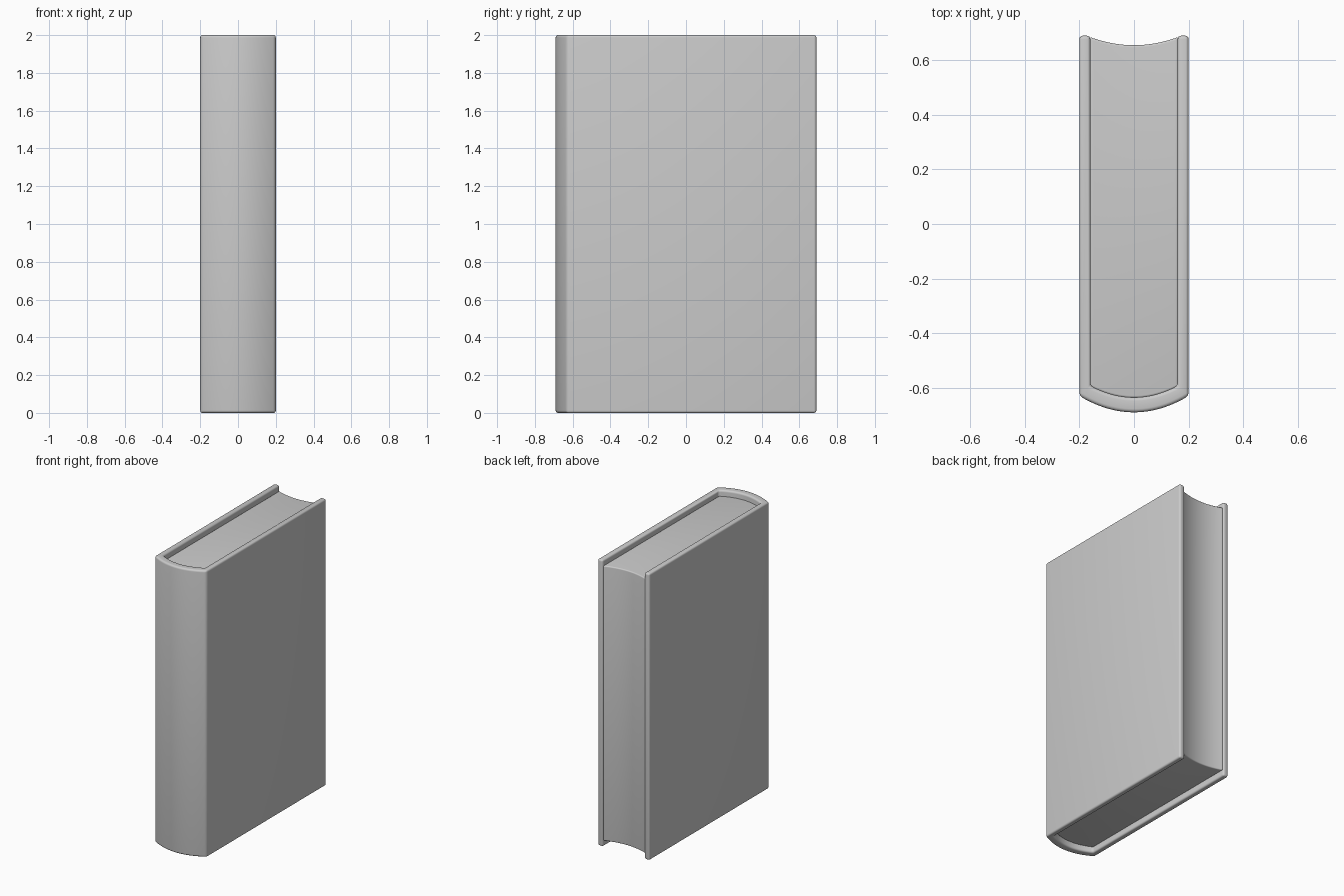
import bpy, bmesh, math

if "Cube" in bpy.data.objects:
    bpy.data.objects.remove(bpy.data.objects["Cube"])

STEPS = 24


def arc(half_width, y_side, y_mid):
    """Bowed line from -x to +x, y_side at the ends and y_mid in the middle."""
    pts = []
    for i in range(STEPS + 1):
        t = 2 * i / STEPS - 1
        pts.append((half_width * t, y_mid + (y_side - y_mid) * t * t))
    return pts


def strip_solid(name, line_a, line_b, z0, z1, bevel):
    """Solid whose plan is the strip between two matching lines of points."""
    bm = bmesh.new()
    rows = [[bm.verts.new((x, y, z)) for x, y in line]
            for z in (z0, z1) for line in (line_a, line_b)]
    a0, b0, a1, b1 = rows
    for i in range(len(line_a) - 1):
        for p, q in ((a0, b0), (b0, b1), (b1, a1), (a1, a0)):
            bm.faces.new((p[i], p[i + 1], q[i + 1], q[i]))
    for i in (0, -1):
        bm.faces.new((a0[i], b0[i], b1[i], a1[i]))
    bmesh.ops.recalc_face_normals(bm, faces=bm.faces)
    mesh = bpy.data.meshes.new(name)
    bm.to_mesh(mesh)
    bm.free()
    obj = bpy.data.objects.new(name, mesh)
    bpy.context.collection.objects.link(obj)

    # rounded edges
    mod = obj.modifiers.new("Rounded edges", 'BEVEL')
    mod.width = bevel
    mod.segments = 4
    mod.limit_method = 'ANGLE'
    mod.angle_limit = math.radians(30)

    bpy.ops.object.select_all(action='DESELECT')
    bpy.context.view_layer.objects.active = obj
    obj.select_set(True)
    bpy.ops.object.modifier_apply(modifier=mod.name)
    bpy.ops.object.shade_smooth_by_angle(angle=math.radians(35))
    return obj


# Cover: two boards joined by a rounded spine
outer = [(-0.2, 0.69)] + arc(0.2, -0.63, -0.69) + [(0.2, 0.69)]
inner = [(-0.16, 0.69)] + arc(0.16, -0.592, -0.635) + [(0.16, 0.69)]
strip_solid("cover", outer, inner, 0.0, 2.0, 0.013)

# Page block: rounded against the spine, hollow at the fore edge
strip_solid("pages", arc(0.162, -0.594, -0.637), arc(0.162, 0.685, 0.655),
            0.04, 1.96, 0.008)
